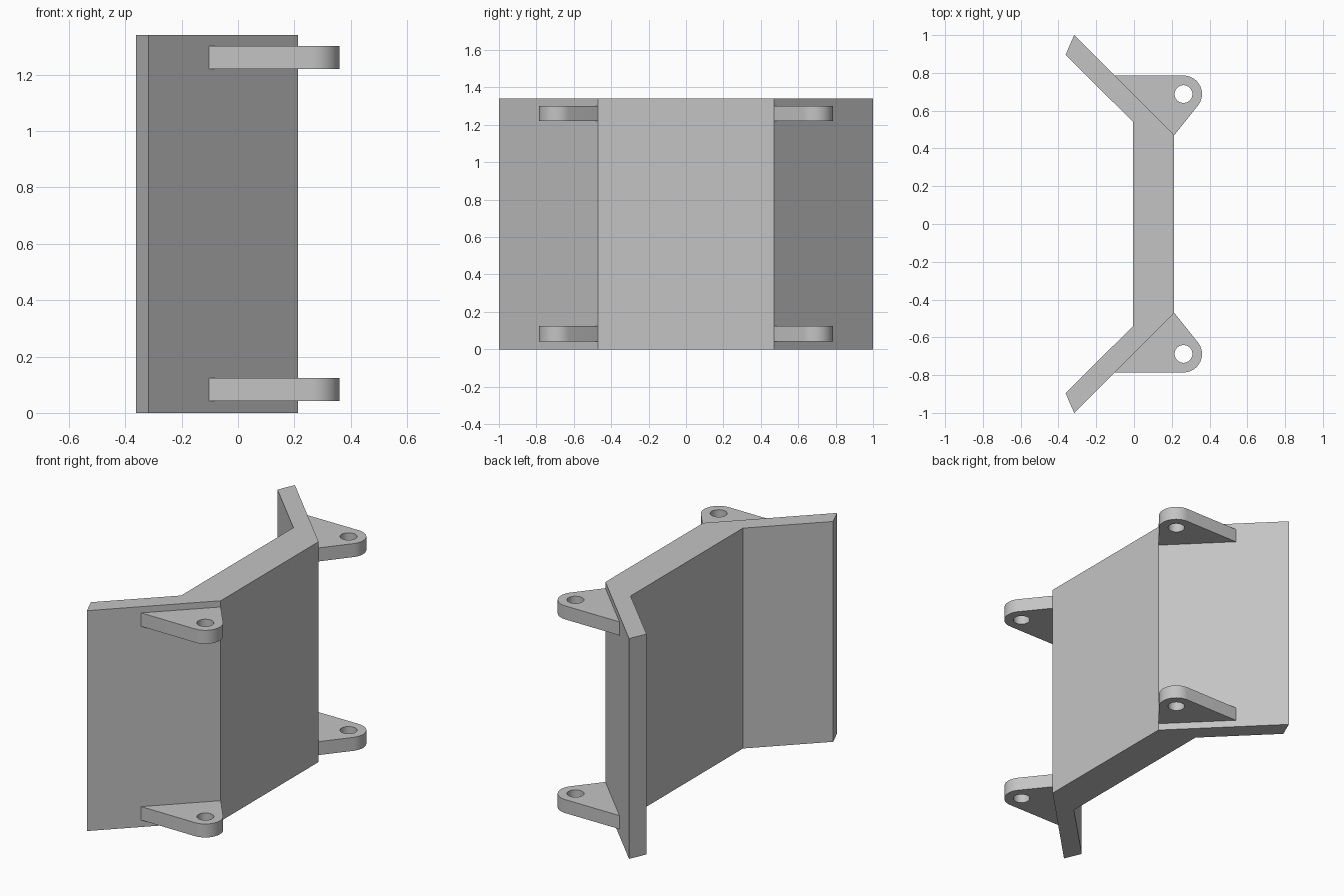
import bpy, bmesh, math

cube = bpy.data.objects.get("Cube")
if cube:
    bpy.data.objects.remove(cube, do_unlink=True)

grey = bpy.data.materials.new("plain_grey")
grey.use_nodes = True
colour = (0.55, 0.55, 0.55, 1)
grey.diffuse_color = colour
grey.node_tree.nodes["Principled BSDF"].inputs["Base Color"].default_value = colour


def arc(centre, radius, start, end, steps):
    """Points along a circular arc, angles in degrees."""
    angles = [math.radians(start + (end - start) * i / steps) for i in range(steps + 1)]
    return [(centre[0] + radius * math.cos(a), centre[1] + radius * math.sin(a)) for a in angles]


def extrude_outline(name, loops, bottom, top):
    """Fill closed outlines (later ones are holes) and extrude them upwards."""
    bm = bmesh.new()
    for loop in loops:
        verts = [bm.verts.new((x, y, bottom)) for x, y in loop]
        for a, b in zip(verts, verts[1:] + verts[:1]):
            bm.edges.new((a, b))
    bmesh.ops.triangle_fill(bm, use_beauty=True, edges=bm.edges[:])
    result = bmesh.ops.extrude_face_region(bm, geom=bm.faces[:], use_keep_orig=True)
    moved = [v for v in result["geom"] if isinstance(v, bmesh.types.BMVert)]
    bmesh.ops.translate(bm, verts=moved, vec=(0, 0, top - bottom))
    bmesh.ops.recalc_face_normals(bm, faces=bm.faces[:])
    mesh = bpy.data.meshes.new(name)
    bm.to_mesh(mesh)
    bm.free()
    mesh.materials.append(grey)
    obj = bpy.data.objects.new(name, mesh)
    bpy.context.collection.objects.link(obj)
    return obj


# Bent plate: flat middle with two wings angled backwards
half = [(0.213, 0.47), (-0.317, 1.0), (-0.362, 0.896), (-0.005, 0.54)]
plate = half + [(x, -y) for x, y in reversed(half)]
extrude_outline("bent_plate", [plate], 0, 1.34)

# Hinge lugs: rounded triangular ears with a pin hole, two on each wing
centre = (0.262, 0.688)
outline = [(-0.102, 0.785), (0.213, 0.47)] + arc(centre, 0.098, -38, 90, 16)
hole = arc(centre, 0.047, 0, 350, 35)
for level, bottom, top in (("lower", 0.042, 0.124), ("upper", 1.22, 1.302)):
    for side, sign in (("back", 1), ("front", -1)):
        loops = [[(x, sign * y) for x, y in loop] for loop in (outline, hole)]
        lug = extrude_outline(f"{level}_{side}_lug", loops, bottom, top)
        bpy.ops.object.select_all(action="DESELECT")
        lug.select_set(True)
        bpy.context.view_layer.objects.active = lug
        bpy.ops.object.shade_smooth_by_angle(angle=math.radians(30))
